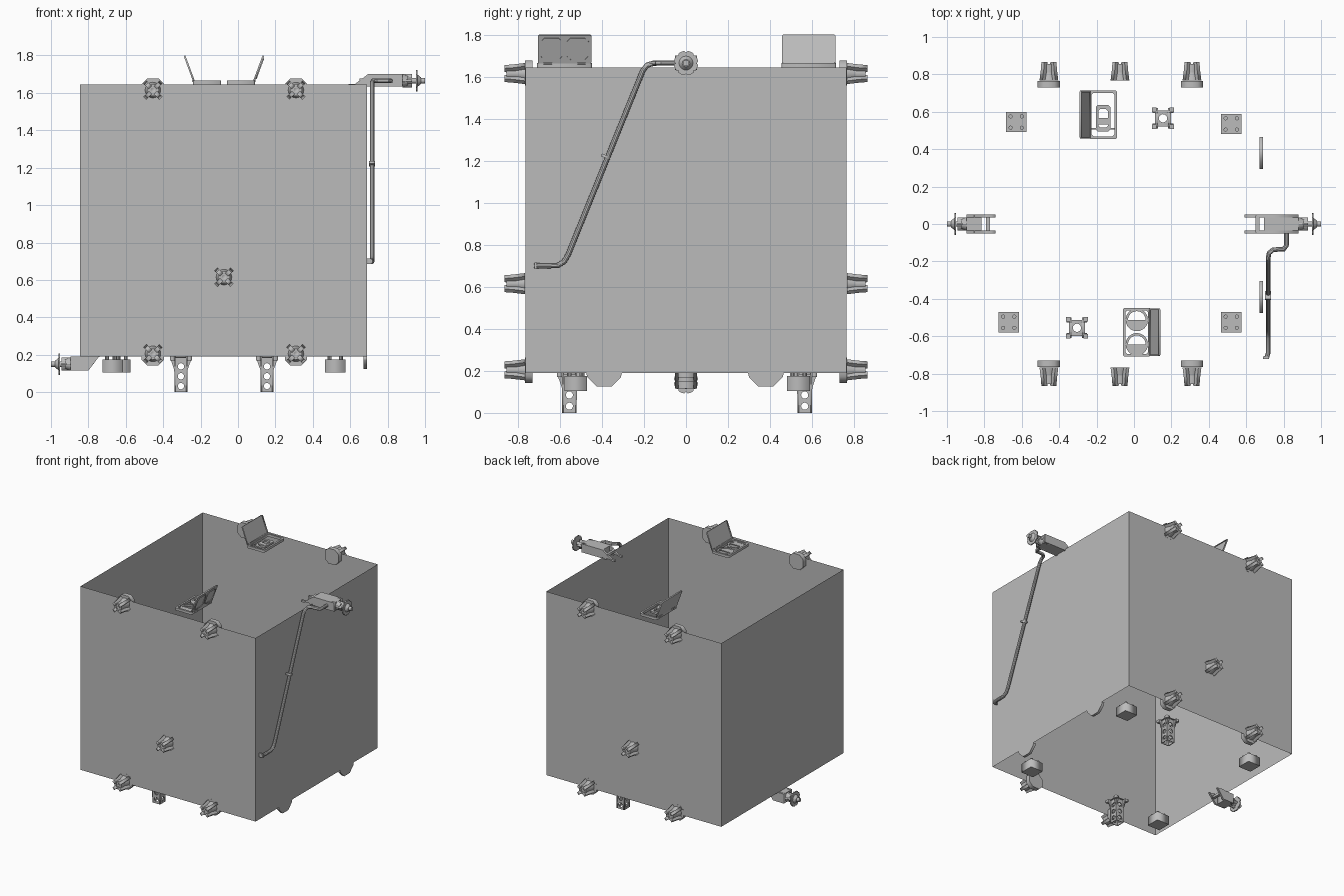
import bpy, bmesh
from math import cos, sin, pi, atan2
from mathutils import Matrix, Vector

if "Cube" in bpy.data.objects:
    bpy.data.objects.remove(bpy.data.objects["Cube"])

grey = bpy.data.materials.new("plain_grey")
grey.use_nodes = True
grey.diffuse_color = (0.5, 0.5, 0.5, 1)
grey.node_tree.nodes["Principled BSDF"].inputs["Base Color"].default_value = (0.5, 0.5, 0.5, 1)

# Plate orientations: local z points along the named axis
FACE_Z = Matrix.Identity(4)
FACE_X = Matrix(((0, 0, 1, 0), (1, 0, 0, 0), (0, 1, 0, 0), (0, 0, 0, 1)))
FACE_Y = Matrix.Rotation(pi / 2, 4, 'X')
T = Matrix.Translation


def spin(a):
    return Matrix.Rotation(a, 4, 'Z')


def add_mesh(name, me, matrix, smooth=False):
    ob = bpy.data.objects.new(name, me)
    bpy.context.collection.objects.link(ob)
    me.transform(matrix)
    if not me.materials:
        me.materials.append(grey)
    if smooth:
        bpy.ops.object.select_all(action='DESELECT')
        bpy.context.view_layer.objects.active = ob
        ob.select_set(True)
        bpy.ops.object.shade_smooth_by_angle()
    return ob


def curve_mesh(cu):
    ob = bpy.data.objects.new("temp", cu)
    bpy.context.collection.objects.link(ob)
    bpy.context.view_layer.update()
    me = bpy.data.meshes.new_from_object(ob.evaluated_get(bpy.context.evaluated_depsgraph_get()))
    bpy.data.objects.remove(ob)
    me.materials.clear()
    return me


def plate(name, loops, thick, matrix, smooth=False):
    """Flat plate from an outline plus hole outlines."""
    cu = bpy.data.curves.new(name, 'CURVE')
    cu.dimensions, cu.fill_mode, cu.extrude = '2D', 'BOTH', thick / 2
    for loop in loops:
        sp = cu.splines.new('POLY')
        sp.points.add(len(loop) - 1)
        for p, (x, y) in zip(sp.points, loop):
            p.co = (x, y, 0, 1)
        sp.use_cyclic_u = True
    return add_mesh(name, curve_mesh(cu), matrix, smooth)


def rect(w, h, x=0, y=0, c=0):
    w, h = w / 2, h / 2
    if not c:
        return [(x - w, y - h), (x + w, y - h), (x + w, y + h), (x - w, y + h)]
    return [(x - w + c, y - h), (x + w - c, y - h), (x + w, y - h + c), (x + w, y + h - c),
            (x + w - c, y + h), (x - w + c, y + h), (x - w, y + h - c), (x - w, y - h + c)]


def circle(r, x=0, y=0, n=20):
    return [(x + r * cos(2 * pi * i / n), y + r * sin(2 * pi * i / n)) for i in range(n)]


def box(name, size, matrix):
    return plate(name, [rect(size[0], size[1])], size[2], matrix)


def cone(name, r1, r2, length, matrix, n=20):
    bm = bmesh.new()
    bmesh.ops.create_cone(bm, cap_ends=True, segments=n, radius1=r1, radius2=r2, depth=length)
    me = bpy.data.meshes.new(name)
    bm.to_mesh(me)
    bm.free()
    return add_mesh(name, me, matrix, True)


# Four thin walls, open at top and bottom
X0, X1, Y, Z0, Z1 = -0.845, 0.69, 0.765, 0.19, 1.645
bm = bmesh.new()
corners = [(X0, -Y), (X1, -Y), (X1, Y), (X0, Y)]
low = [bm.verts.new((x, y, Z0)) for x, y in corners]
top = [bm.verts.new((x, y, Z1)) for x, y in corners]
for i in range(4):
    j = (i + 1) % 4
    bm.faces.new((low[i], low[j], top[j], top[i]))
walls = bpy.data.meshes.new("walls")
bm.to_mesh(walls)
bm.free()
add_mesh("walls", walls, FACE_Z)


# Finned knobs on the front and back, with clamps at the wall edges
def knob(m, clamp):
    plate("knob_core", [circle(0.032), circle(0.012)], 0.085, m @ T((0, -0.812, 0)) @ FACE_Y, True)
    cone("knob_skirt", 0.042, 0.028, 0.06, m @ T((0, -0.797, 0)) @ FACE_Y)
    fin = [(-0.06, 0.767), (0.06, 0.767), (0.05, 0.825), (0.046, 0.865),
           (0.022, 0.865), (0.018, 0.85), (-0.018, 0.85), (-0.022, 0.865),
           (-0.046, 0.865), (-0.05, 0.825)]
    for a in (pi / 4, -pi / 4):
        plate("knob_fin", [fin], 0.022, m @ Matrix.Rotation(a, 4, 'Y') @ Matrix.Scale(-1, 4, (0, 1, 0)))
    if clamp:
        plate("knob_clamp", [rect(0.12, 0.12, c=0.03)], 0.035,
              m @ T((0, -0.748, clamp * 0.002)) @ FACE_Y)


for x, z, clamp in ((-0.455, 1.615, 1), (0.31, 1.615, 1), (-0.455, 0.205, -1),
                    (0.31, 0.205, -1), (-0.075, 0.615, 0)):
    for side in (1, -1):
        knob(T((x, 0, z)) @ Matrix.Scale(side, 4, (0, 1, 0)), clamp)

# Hollow legs with round holes and flared tops
for x, y in ((-0.305, -0.555), (0.155, 0.565)):
    m = T((x, y, 0))
    side = [(-0.034, 0), (0.034, 0), (0.036, 0.12), (0.055, 0.175), (0.055, 0.19),
            (-0.055, 0.19), (-0.055, 0.175), (-0.036, 0.12)]
    holes = [circle(0.017, 0, z, 16) for z in (0.032, 0.085, 0.138)]
    for i in range(4):
        plate("leg_side", [side] + holes, 0.006, m @ spin(i * pi / 2) @ T((0, -0.031, 0)) @ FACE_Y)
        box("leg_corner", (0.024, 0.024, 0.02), m @ spin(i * pi / 2) @ T((0.046, 0.046, 0.18)))
    plate("leg_flange", [rect(0.085, 0.085), circle(0.022)], 0.006, m @ T((0, 0, 0.186)))

# Blocks hanging on studs
for x, y in ((-0.63, 0.545), (0.52, 0.535), (-0.67, -0.525), (0.52, -0.525)):
    box("hanging_block", (0.108, 0.108, 0.07), T((x, y, 0.14)))
    for sx in (-1, 1):
        for sy in (-1, 1):
            cone("block_stud", 0.011, 0.011, 0.018, T((x + sx * 0.03, y + sy * 0.03, 0.183)), 10)

# Tabs under the right wall
tab = [(-0.085, 0.19), (-0.08, 0.17), (-0.035, 0.125), (0.035, 0.125), (0.08, 0.17), (0.085, 0.19)]
for y in (-0.39, 0.38):
    plate("wall_tab", [tab], 0.02, T((0.68, y, 0)) @ FACE_X)


# Hinged open cases on the rim; local x runs from the free edge to the hinge
def case(m, round_parts):
    plate("case_rim", [rect(0.15, 0.26, c=0.008), rect(0.122, 0.232, c=0.01)], 0.02, m @ T((0, 0, 0.01)))
    if round_parts:
        for y in (-0.065, 0.065):
            plate("case_ring", [circle(0.06, 0, y, 24), circle(0.047, 0, y, 24)], 0.014, m @ T((0, 0, 0.008)))
            half = [p for p in circle(0.048, 0, 0, 24) if p[1] < 0.001]
            plate("case_half_disc", [half], 0.008, m @ T((0, y, 0.008)))
    else:
        plate("case_inner_frame", [rect(0.078, 0.14, 0, 0.02, 0.01), rect(0.05, 0.1, 0, 0.02, 0.01)],
              0.014, m @ T((0, 0, 0.008)))
        box("case_inner_block", (0.06, 0.035, 0.016), m @ T((0, 0.035, 0.009)))
        box("case_crossbar", (0.13, 0.008, 0.01), m @ T((0, 0.075, 0.006)))
    lid = m @ T((0.073, 0, 0.018)) @ Matrix.Rotation(atan2(0.05, 0.135), 4, 'Y') @ FACE_X
    plate("case_lid", [rect(0.255, 0.144, 0, 0.072, 0.006)], 0.005, lid)
    plate("case_lid_rim", [rect(0.255, 0.144, 0, 0.072, 0.006), rect(0.238, 0.127, 0, 0.072)],
          0.008, lid @ T((0, 0, -0.003)))
    for y in (-0.062, 0.062):
        if round_parts:
            plate("lid_panel", [rect(0.11, 0.115, y, 0.072, 0.02), rect(0.1, 0.105, y, 0.072, 0.018)],
                  0.006, lid @ T((0, 0, 0.004)))
        cone("hinge_pin", 0.006, 0.006, 0.04, m @ T((0.074, y * 1.3, 0.018)) @ FACE_Y, 10)


case(T((0.015, -0.578, Z1)), True)
case(T((-0.165, 0.585, Z1)) @ spin(pi), False)


# Clamped hand-wheel units; local x runs outwards, local z away from the wall edge
def wheel_unit(m, length, slope0, slope1, body0, h, bottom, axis):
    cheek = [(0, bottom), (0, 0.002), (slope0, 0.002), (slope1, h), (length, h), (length, bottom),
             (0.07, bottom), (0.07, -0.004), (0.04, -0.004), (0.025, bottom)]
    for y in (-0.044, 0.044):
        plate("clamp_cheek", [cheek], 0.016, m @ T((0, y, 0)) @ FACE_Y)
    w = length - body0
    box("unit_body", (w, 0.1, h - bottom), m @ T((body0 + w / 2, 0, (h + bottom) / 2)))
    box("clamp_bridge", (0.02, 0.09, 0.02), m @ T((body0 - 0.035, 0, h * 0.4)))
    a = m @ T((length, 0, axis)) @ FACE_X
    reach = 1 - abs((m @ Vector((length, 0, 0))).x)
    cone("neck", 0.036, 0.024, 0.03, a @ T((0, 0, 0.015)))
    cone("spindle", 0.015, 0.015, reach, a @ T((0, 0, reach / 2)), 14)
    for i in range(2):
        box("neck_fin", (0.07, 0.012, 0.05), a @ spin(i * pi / 2) @ T((0, 0, 0.025)))
    rim = []
    for i in range(48):
        r = 0.058 if i % 6 else 0.05
        rim.append((r * cos(i * pi / 24), r * sin(i * pi / 24)))
    plate("hand_wheel", [rim], 0.008, a @ T((0, 0, reach - 0.045)))
    cone("wheel_hub", 0.034, 0.018, 0.02, a @ T((0, 0, reach - 0.032)))


wheel_unit(T((0.59, 0, Z1)), 0.29, 0.035, 0.105, 0.105, 0.055, -0.012, 0.02)
wheel_unit(T((-0.74, 0, Z0)) @ Matrix.Rotation(pi, 4, 'Y'), 0.155, 0.005, 0.06, 0.075, 0.075, 0.0, 0.04)

# Bent rod down the right side
rod = bpy.data.curves.new("bent_rod", 'CURVE')
rod.dimensions, rod.bevel_depth, rod.bevel_resolution, rod.use_fill_caps = '3D', 0.013, 3, True
path = [(0.815, -0.04, 1.665), (0.815, -0.115, 1.665), (0.8, -0.135, 1.665), (0.745, -0.137, 1.665),
        (0.722, -0.155, 1.664), (0.717, -0.185, 1.655), (0.717, -0.205, 1.63), (0.717, -0.56, 0.755),
        (0.717, -0.58, 0.72), (0.717, -0.61, 0.702), (0.717, -0.69, 0.7), (0.708, -0.72, 0.7)]
sp = rod.splines.new('POLY')
sp.points.add(len(path) - 1)
for p, co in zip(sp.points, path):
    p.co = (*co, 1)
add_mesh("bent_rod", curve_mesh(rod), FACE_Z, True)
tilt = T((0.717, -0.382, 1.22)) @ Matrix.Rotation(-0.385, 4, 'X')
box("rod_joint", (0.032, 0.044, 0.014), tilt)
box("rod_end", (0.034, 0.012, 0.03), T((0.706, -0.715, 0.7)))
